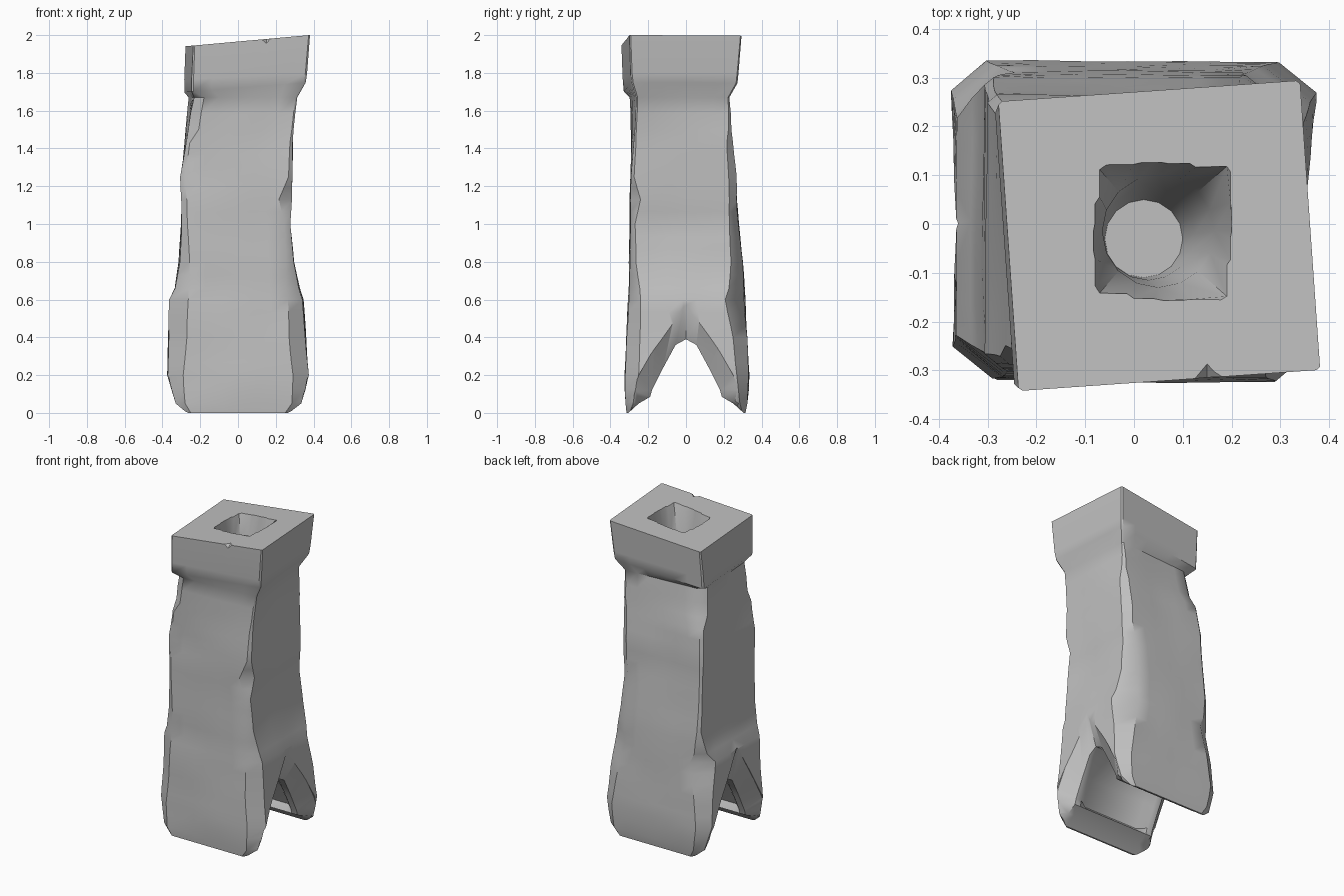
import bpy, bmesh, math
from mathutils import Vector, noise

default_cube = bpy.data.objects.get("Cube")
if default_cube:
    bpy.data.objects.remove(default_cube, do_unlink=True)

# One plain grey for the whole piece
stone = bpy.data.materials.new("stone_grey")
stone.use_nodes = True
stone.diffuse_color = (0.53, 0.53, 0.53, 1)
for node in stone.node_tree.nodes:
    if node.type == 'BSDF_PRINCIPLED':
        node.inputs["Base Color"].default_value = stone.diffuse_color


def loft(name, rings):
    """Skin a stack of equal rings and cap both ends."""
    bm = bmesh.new()
    loops = [[bm.verts.new(point) for point in ring] for ring in rings]
    count = len(loops[0])
    for lower, upper in zip(loops, loops[1:]):
        for i in range(count):
            j = (i + 1) % count
            bm.faces.new((lower[i], lower[j], upper[j], upper[i]))
    bm.faces.new(loops[0][::-1])
    bm.faces.new(loops[-1])
    bmesh.ops.recalc_face_normals(bm, faces=bm.faces)
    mesh = bpy.data.meshes.new(name)
    bm.to_mesh(mesh)
    bm.free()
    mesh.materials.append(stone)
    obj = bpy.data.objects.new(name, mesh)
    bpy.context.collection.objects.link(obj)
    return obj


def blend(a, b, t):
    return [p + (q - p) * t for p, q in zip(a, b)]


def body_ring(size, cuts, tilt=0, segments=6):
    """Rectangle with four chamfers, twisted about z, with weathered sides."""
    z, left, right, front, back, twist = size
    front_l, front_r, back_r, back_l = cuts
    depth = 0.8
    corners = [
        (left + front_l, front), (right - front_r, front),
        (right, front + front_r * depth), (right, back - back_r * depth),
        (right - back_r, back), (left + back_l, back),
        (left, back - back_l * depth), (left, front + front_l * depth),
    ]
    angle = math.radians(twist)
    points = []
    for i, corner in enumerate(corners):
        following = corners[(i + 1) % len(corners)]
        steps = segments if i % 2 == 0 else 1
        for s in range(steps):
            x, y = blend(corner, following, s / steps)
            point = Vector((x * math.cos(angle) - y * math.sin(angle),
                            x * math.sin(angle) + y * math.cos(angle), z))
            if 0.1 < z < 1.66:
                wobble = noise.noise_vector(point * 4) * 0.008
                point += Vector((wobble.x, wobble.y, 0))
            point.z += tilt * point.x
            points.append(point)
    return points


# (height, left, right, front, back, twist) and
# chamfers at front left, front right, back right, back left
shaft_rows = [
    ((0, -.27, .27, -.315, .315, 0), (.02, .02, .02, .02)),
    ((.05, -.33, .335, -.32, .325, 0), (.05, .05, .05, .05)),
    ((.2, -.375, .375, -.32, .335, 0), (.085, .085, .08, .075)),
    ((.4, -.37, .36, -.315, .325, 0), (.1, .09, .1, .09)),
    ((.6, -.365, .345, -.305, .31, 0), (.1, .08, .13, .12)),
    ((.66, -.335, .325, -.3, .305, 0), (.07, .07, .1, .06)),
    ((.8, -.31, .295, -.3, .3, 0), (.05, .04, .08, .02)),
    ((1, -.3, .275, -.295, .28, 0), (.03, .03, .06, .015)),
    ((1.13, -.3, .285, -.295, .27, 0), (.03, .07, .05, .015)),
    ((1.25, -.305, .29, -.29, .265, 0), (.025, .02, .05, .02)),
    ((1.43, -.28, .29, -.285, .245, 1), (.02, .015, .04, .02)),
    ((1.5, -.27, .29, -.285, .23, 2), (.055, .01, .02, .05)),
    ((1.67, -.25, .295, -.285, .21, 4), (.05, .01, .01, .05)),
]
collar_rows = [
    ((1.72, -.268, .338, -.312, .25, 4), (.01, .01, .01, .01), .08),
    ((1.78, -.268, .345, -.318, .255, 4), (.01, .01, .01, .01), .05),
    ((1.966, -.26, .36, -.325, .27, 4), (.008, .008, .008, .008), .09),
]

# Shaft, refined between its key heights, then the collar on top
rings = []
for (size, cuts), (next_size, next_cuts) in zip(shaft_rows, shaft_rows[1:]):
    steps = max(1, round((next_size[0] - size[0]) / 0.07))
    for s in range(steps):
        t = s / steps
        rings.append(body_ring(blend(size, next_size, t), blend(cuts, next_cuts, t)))
rings.append(body_ring(*shaft_rows[-1]))
rings += [body_ring(*row) for row in collar_rows]
body = loft("shaft_and_collar", rings)

# Saddle notch between the legs: flared rims around a recessed inner pocket
foot = [(.25, .05), (.305, 0), (.31, -.06)]
pocket = [(0, .42), (.07, .39), (.15, .26), (.225, .12), (.19, .085)] + foot
rim = [(0, .39), (.055, .36), (.12, .24), (.18, .12), (.19, .085)] + foot
flare = [(0, .62), (.07, .5), (.17, .34), (.25, .2), (.28, .12),
         (.298, .05), (.308, 0), (.312, -.06)]


def notch_ring(x, half):
    mirrored = [(-y, z) for y, z in half[:0:-1]]
    return [(x, y, z) for y, z in mirrored + half]


sections = [(.2, pocket), (.25, rim), (.29, rim), (.365, flare), (.43, flare)]
saddle_cutter = loft("saddle_cutter",
                     [notch_ring(-x, half) for x, half in reversed(sections)]
                     + [notch_ring(x, half) for x, half in sections])


# Bore, square at the mouth and round further down
def bore_ring(z, cx, cy, radius, square=False):
    points = []
    for i in range(16):
        a = math.tau * i / 16
        c, s = math.cos(a), math.sin(a)
        r = radius / max(abs(c), abs(s)) if square else radius
        points.append((cx + r * c, cy + r * s, z))
    return points


bore_cutter = loft("bore_cutter", [
    bore_ring(1.45, .02, -.03, .08),
    bore_ring(1.6, .03, -.02, .095),
    bore_ring(1.8, .05, -.015, .115),
    bore_ring(2.06, .06, -.015, .155, square=True),
])

# Small chip in the front rim of the collar
chip_cutter = loft("chip_cutter", [
    [(.11, -.33, 1.98), (.11, -.36, 1.95), (.11, -.36, 2.06)],
    [(.15, -.28, 1.985), (.15, -.36, 1.92), (.15, -.36, 2.06)],
    [(.2, -.31, 1.99), (.2, -.36, 1.97), (.2, -.36, 2.06)],
])

# Cut the openings, then drop the cutters
bpy.ops.object.select_all(action='DESELECT')
bpy.context.view_layer.objects.active = body
body.select_set(True)
for cutter in (saddle_cutter, bore_cutter, chip_cutter):
    cutter.hide_render = True
    cut = body.modifiers.new(cutter.name, 'BOOLEAN')
    cut.operation = 'DIFFERENCE'
    cut.solver = 'EXACT'
    cut.object = cutter
    bpy.ops.object.modifier_apply(modifier=cut.name)
    bpy.data.objects.remove(cutter, do_unlink=True)

bpy.ops.object.shade_smooth_by_angle(angle=math.radians(38))
